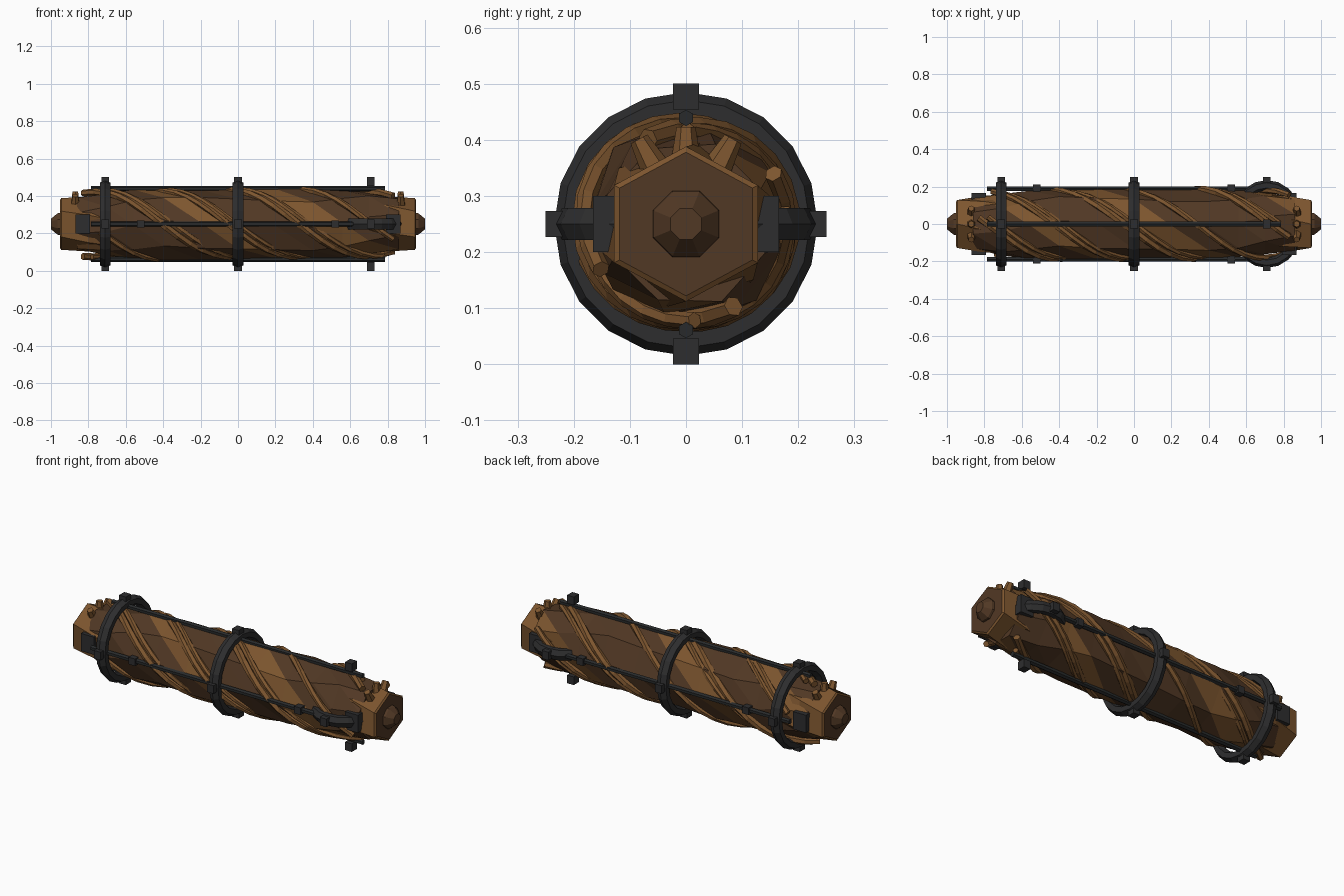
import bpy, bmesh, math, random
from mathutils import Vector, Matrix

if "Cube" in bpy.data.objects:
    bpy.data.objects.remove(bpy.data.objects["Cube"])

random.seed(4)
CZ = 0.25                       # height of the long axis
RATE = math.radians(238)        # twist per unit of length


def material(name, rgb):
    m = bpy.data.materials.new(name)
    m.diffuse_color = (*rgb, 1)
    m.use_nodes = True
    m.node_tree.nodes["Principled BSDF"].inputs["Base Color"].default_value = m.diffuse_color
    return m


BARK = material("dark bark", (0.083, 0.040, 0.018))
WOOD = material("light wood", (0.205, 0.092, 0.028))
IRON = material("dark iron", (0.027, 0.027, 0.028))
ROD = material("rod iron", (0.021, 0.023, 0.024))


def finish(name, bm, *mats):
    bmesh.ops.recalc_face_normals(bm, faces=bm.faces)
    me = bpy.data.meshes.new(name)
    bm.to_mesh(me)
    bm.free()
    for m in mats:
        me.materials.append(m)
    ob = bpy.data.objects.new(name, me)
    bpy.context.collection.objects.link(ob)
    return ob


def polar(x, r, a, wide=1):
    return Vector((x, wide * r * math.cos(a), CZ + r * math.sin(a)))


def loft(bm, rings, closed=False):
    """Skin a list of point rings; ends are capped unless closed."""
    vs = [[bm.verts.new(p) for p in ring] for ring in rings]
    n, m = len(vs[0]), len(vs)
    grid = []
    for i in range(m if closed else m - 1):
        a, b = vs[i], vs[(i + 1) % m]
        for j in range(n):
            k = (j + 1) % n
            grid.append((bm.faces.new((a[j], a[k], b[k], b[j])), i, j))
    if not closed:
        bm.faces.new(vs[0])
        bm.faces.new(vs[-1])
    return grid


def box(name, centre, size, mat):
    bm = bmesh.new()
    bmesh.ops.create_cube(bm, size=1, matrix=Matrix.Translation(centre) @ Matrix.Diagonal((*size, 1)))
    return finish(name, bm, mat)


def rod(name, a, b, r1, r2, sides, mat):
    a, b = Vector(a), Vector(b)
    d = b - a
    bm = bmesh.new()
    rot = d.to_track_quat('Z', 'Y').to_matrix().to_4x4()
    bmesh.ops.create_cone(bm, cap_ends=True, segments=sides, radius1=r1, radius2=r2,
                          depth=d.length, matrix=Matrix.Translation((a + b) / 2) @ rot)
    return finish(name, bm, mat)


# Twisted log: eight sides, tapering to both ends
profile = [(-0.86, .148), (-0.7, .172), (-0.56, .184), (-0.4, .19), (-0.2, .188), (0, .191),
           (0.2, .188), (0.4, .19), (0.56, .184), (0.7, .172), (0.86, .148)]
bm = bmesh.new()
rings = []
for x, r in profile:
    rings.append([polar(x, r * random.uniform(.95, 1.03), x * RATE + math.tau * j / 8) for j in range(8)])
for f, i, j in loft(bm, rings):
    f.material_index = 1 if j in (1, 4) else 0
bmesh.ops.triangulate(bm, faces=bm.faces[:])
finish("twisted_log", bm, BARK, WOOD)

for s, side in ((-1, "left"), (1, "right")):
    # Six-sided end block with a bevelled dark end face
    bm = bmesh.new()
    ends = [(.62, .15, -.45), (.8, .15, -.2), (.945, .138, 0), (.952, .128, 0)]
    loft(bm, [[polar(s * x, r, math.pi / 2 + t * s + math.tau * j / 6, 1.07) for j in range(6)]
              for x, r, t in ends])
    for f in bm.faces:
        if abs(f.calc_center_median().x) > .951:
            f.material_index = 1
    finish(side + "_end_block", bm, WOOD, BARK)

    # Blunt knob on the end
    bm = bmesh.new()
    loft(bm, [[polar(s * x, r, math.pi / 8 + math.tau * j / 8) for j in range(8)]
              for x, r in ((.93, .066), (.965, .062), (1.0, .03))])
    finish(side + "_end_knob", bm, BARK)

    # Three pegs fanned over the top of the block
    for k in (-1, 0, 1):
        a = math.pi / 2 + k * math.radians(29)
        rod(f"{side}_peg_{k + 2}", polar(s * .87, .11, a), polar(s * .87, .173, a), .027, .017, 6, WOOD)

    # Side plates on the end block, and clips on the side rods
    for y in (-1, 1):
        box(side + "_side_plate", (s * .83, y * .145, CZ), (.08, .042, .1), IRON)
        box(side + "_rod_clip", (s * .52, y * .19, CZ), (.04, .04, .04), IRON)

# Winding strands: hexagonal tubes following the twist
for n, (deg, r, tube, start, end) in enumerate((
        (300, .178, .021, -.83, .83), (287, .176, .016, -.78, .78), (30, .18, .018, -.76, .83),
        (19, .178, .014, -.7, .78), (208, .18, .018, -.74, .83), (114, .178, .021, -.83, .83),
        (101, .176, .017, -.78, .78))):
    steps = 26
    rings = []
    for i in range(steps + 1):
        x = start + (end - start) * i / steps
        a = math.radians(deg) + (x - .83) * RATE
        rr = r + .006 * math.sin(7 * x + n) - .006 * max(0, abs(x) - .6) / .23
        out = Vector((0, math.cos(a), math.sin(a)))
        along = Vector((1, -rr * RATE * math.sin(a), rr * RATE * math.cos(a))).normalized()
        side = along.cross(out)
        c = polar(x, rr, a)
        t = tube * (.85 + .15 * math.cos(x * 1.5))
        rings.append([c + (out * math.cos(q) + side * math.sin(q)) * t
                      for q in (math.tau * j / 6 for j in range(6))])
    bm = bmesh.new()
    loft(bm, rings)
    finish(f"winding_strand_{n + 1}", bm, WOOD)

# Iron hoops: two around the log, the right one lying flat
for name, x, flat in (("left_hoop", -.71, False), ("middle_hoop", 0, False), ("right_flat_hoop", .71, True)):
    rings = []
    for i in range(20):
        a = math.tau * i / 20
        ring = []
        for j in range(6):
            q = math.tau * j / 6
            rad, w = .207 + .028 * math.cos(q), .033 * math.sin(q)
            u, v = rad * math.cos(a), rad * math.sin(a)
            ring.append((x + v * .84, u, CZ + w) if flat else (x + w, u, CZ + v))
        rings.append(ring)
    bm = bmesh.new()
    loft(bm, rings, closed=True)
    finish(name, bm, IRON)
    # Four studs around each hoop position
    for k in range(4):
        box(f"{name}_stud_{k + 1}", polar(x, .227, k * math.pi / 2), (.042, .046, .046), IRON)

# Four long rods tying the hoops together
for k in range(4):
    a = k * math.pi / 2
    rod(f"long_rod_{k + 1}", polar(-.787, .189, a), polar(.787, .189, a), .0145, .0145, 6, ROD)
